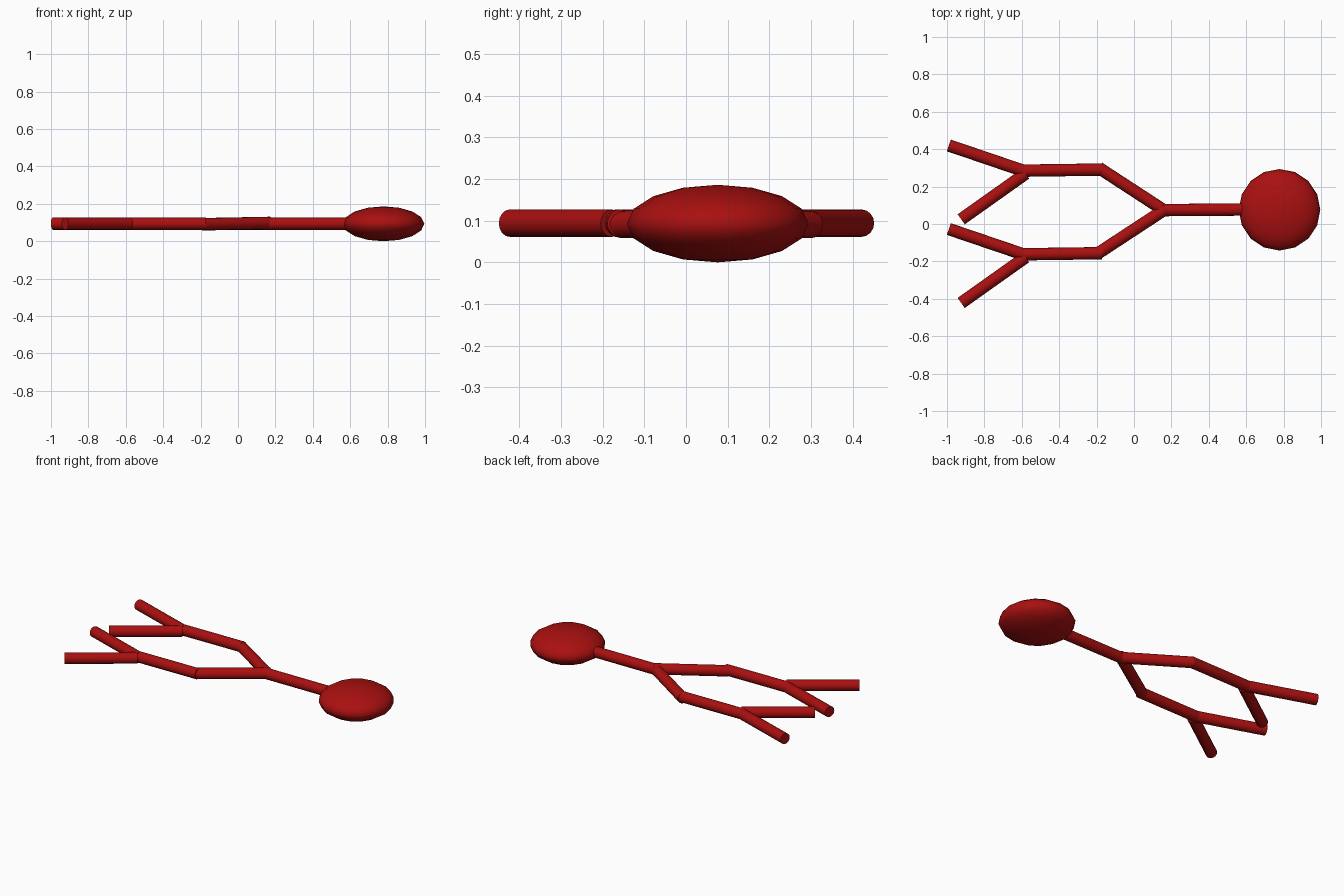
import bpy
import math
from mathutils import Vector

cube = bpy.data.objects.get("Cube")
if cube:
    bpy.data.objects.remove(cube, do_unlink=True)

RADIUS = 0.033
MID_Z = 0.094

red = bpy.data.materials.new("dark red")
red.use_nodes = True
red.diffuse_color = (0.4, 0.005, 0.005, 1)
red.node_tree.nodes["Principled BSDF"].inputs["Base Color"].default_value = red.diffuse_color


def finish(name):
    ob = bpy.context.object
    ob.name = name
    ob.data.materials.append(red)
    bpy.ops.object.shade_smooth_by_angle(angle=math.radians(30))
    return ob


def rod(name, start, end, z0=MID_Z, z1=MID_Z):
    """Round capped rod between two points in plan."""
    a, b = Vector((*start, z0)), Vector((*end, z1))
    d = b - a
    bpy.ops.mesh.primitive_cylinder_add(
        vertices=16, radius=RADIUS, depth=d.length, location=(a + b) / 2,
        rotation=d.to_track_quat('Z', 'Y').to_euler())
    return finish(name)


# Flattened round head
bpy.ops.mesh.primitive_uv_sphere_add(
    segments=16, ring_count=8, radius=1, location=(0.778, 0.076, 0.093))
bpy.context.object.scale = (0.218, 0.218, 0.093)
finish("head_disc")

# Stem from the head to the fork
rod("stem", (0.65, 0.078), (0.13, 0.074))

# Two arms leaving the fork
rod("back_arm", (0.165, 0.07), (-0.188, 0.30), MID_Z, 0.091)
rod("front_arm", (0.17, 0.081), (-0.19, -0.155), 0.098, 0.091)

# Each arm carries a straight bar that splits into two prongs
for side, y in (("back", 0.285), ("front", -0.162)):
    rod(side + "_bar", (-0.172, y + 0.006), (-0.605, y))
    rod(side + "_outer_prong", (-0.575, y - 0.006), (-0.99, y + 0.135))
    rod(side + "_inner_prong", (-0.58, y - 0.016), (-0.924, y - 0.26))
